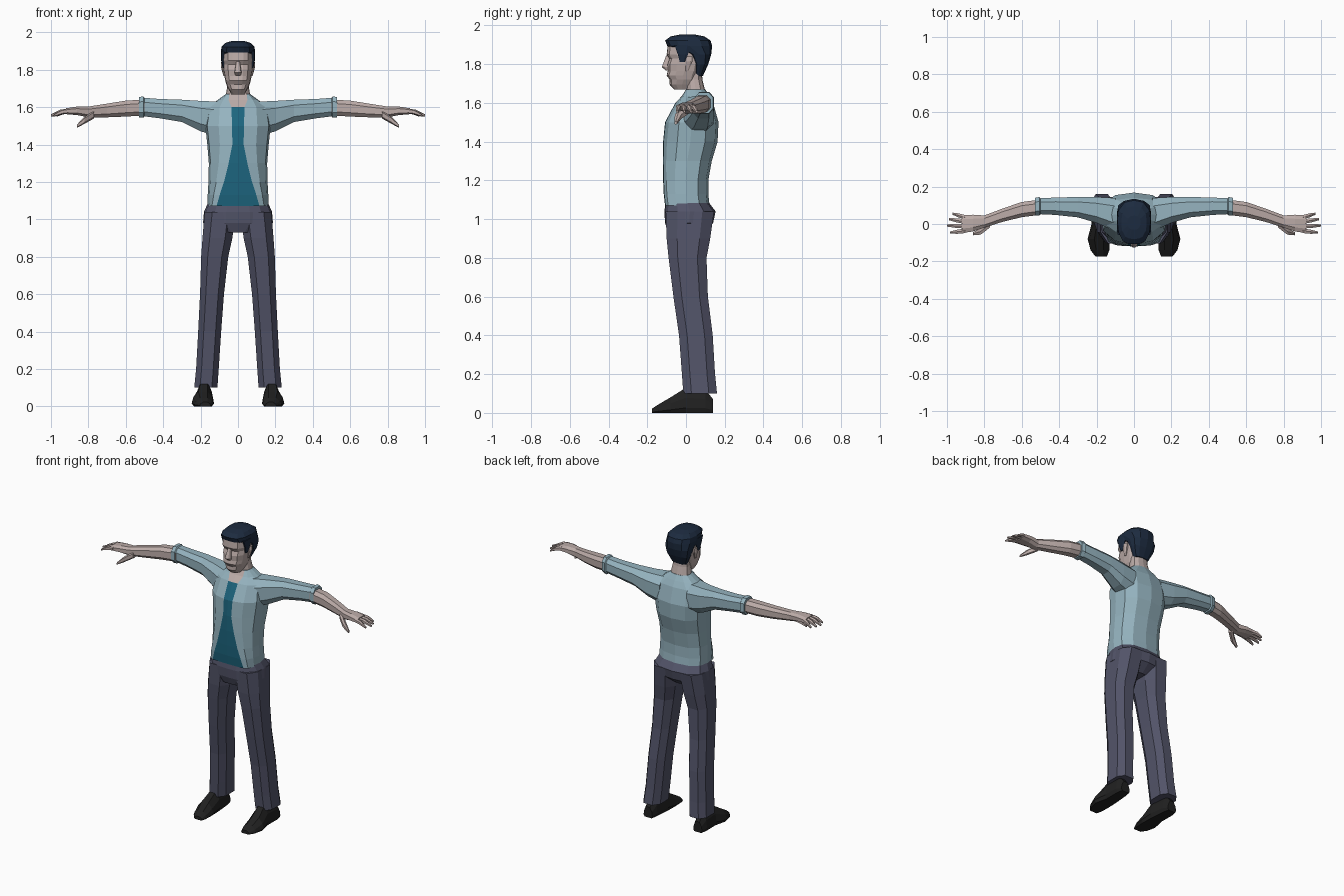
import bpy
import bmesh
from math import sin, cos, pi, copysign
from mathutils import Vector

cube = bpy.data.objects.get("Cube")
if cube:
    bpy.data.objects.remove(cube, do_unlink=True)


def material(name, colour):
    mat = bpy.data.materials.new(name)
    mat.use_nodes = True
    rgba = (*colour, 1)
    mat.diffuse_color = rgba
    mat.node_tree.nodes["Principled BSDF"].inputs["Base Color"].default_value = rgba
    return mat


SKIN = material("skin", (.50, .41, .39))
SHIRT = material("pale_blue_shirt", (.30, .45, .52))
TEAL = material("teal_undershirt", (.012, .13, .21))
TROUSERS = material("slate_trousers", (.085, .088, .14))
HAIR = material("dark_navy_hair", (.012, .024, .05))
LEATHER = material("black_leather", (.015, .015, .015))


def loft(name, rings, mats, rule=None, mirror=False):
    """Skin a closed tube over the rings; rule(face centre, column) picks a material."""
    sides = (("left_", 1), ("right_", -1)) if mirror else (("", 1),)
    for prefix, sign in sides:
        bm = bmesh.new()
        loops = [[bm.verts.new((p[0] * sign, p[1], p[2])) for p in ring] for ring in rings]
        count = len(loops[0])
        for low, high in zip(loops, loops[1:]):
            for i in range(count):
                j = (i + 1) % count
                face = bm.faces.new((low[i], low[j], high[j], high[i]))
                if rule:
                    face.material_index = rule(face.calc_center_median(), i)
        bm.faces.new(loops[0])
        bm.faces.new(loops[-1])
        bmesh.ops.recalc_face_normals(bm, faces=bm.faces)
        mesh = bpy.data.meshes.new(prefix + name)
        bm.to_mesh(mesh)
        bm.free()
        for mat in mats:
            mesh.materials.append(mat)
        obj = bpy.data.objects.new(prefix + name, mesh)
        bpy.context.collection.objects.link(obj)


def body_ring(z, w, front, back, panel=None):
    """Symmetric horizontal section with a flat front panel."""
    p = w * .35 if panel is None else panel
    half = [(p, .01), ((p + w) / 2, .07), (w * .94, .26), (w, .5), (w * .93, .77), (w * .58, .95)]
    right = [(-x, t) for x, t in reversed(half)]
    outline = [(0, 0)] + half + [(0, 1)] + right
    return [Vector((x, front + t * (back - front), z)) for x, t in outline]


def rounded(n=8, power=.75):
    """Unit section between a circle and a square."""
    for i in range(n):
        a = (i + .5) * 2 * pi / n
        yield tuple(copysign(abs(v) ** power, v) for v in (cos(a), sin(a)))


def limb_ring(z, inner, outer, front, back):
    cx, cy = (inner + outer) / 2, (front + back) / 2
    return [Vector((cx + u * (outer - inner) * .53, cy + v * (back - front) * .53, z))
            for u, v in rounded()]


def arm_ring(x, y, z, ry, rz, n=8):
    return [Vector((x, y + u * ry * 1.05, z + v * rz * 1.05)) for u, v in rounded(n)]


def shoe_ring(y, x, w, h):
    outline = [(-.8, 0), (.8, 0), (1, .2), (.85, .6), (.4, 1), (-.4, 1), (-.85, .6), (-1, .2)]
    return [Vector((x + u * w, y, v * h)) for u, v in outline]


# Torso: open shirt with the undershirt and bare throat in the front columns
def shirt_rule(centre, column):
    if column not in (0, 13):
        return 0
    return 1 if centre.z < 1.6 else 2


torso = [
    (1.07, .164, -.108, .122, .115), (1.13, .162, -.115, .115, .098),
    (1.2, .158, -.118, .115, .075), (1.3, .156, -.12, .133, .05),
    (1.4, .164, -.118, .163, .03), (1.5, .175, -.108, .168, .032),
    (1.6, .16, -.055, .14, .035), (1.637, .11, -.02, .12, .05),
    (1.67, .065, 0, .1, .048)]
loft("shirt", [body_ring(*r) for r in torso], [SHIRT, TEAL, SKIN], shirt_rule)

# Sleeves with rolled cuffs
sleeve = [
    (.1, .05, 1.535, .09, .095), (.2, .075, 1.552, .07, .082),
    (.3, .09, 1.58, .055, .06), (.42, .095, 1.592, .047, .052),
    (.5, .095, 1.6, .043, .05), (.505, .095, 1.6, .05, .057), (.53, .092, 1.6, .048, .055)]
loft("sleeve", [arm_ring(*r) for r in sleeve], [SHIRT], mirror=True)

# Forearms and palms
forearm = [
    (.5, .09, 1.598, .041, .043), (.6, .077, 1.592, .041, .043),
    (.7, .048, 1.582, .036, .037), (.8, .013, 1.574, .033, .029),
    (.86, .005, 1.58, .045, .023), (.92, 0, 1.578, .049, .016)]
loft("forearm", [arm_ring(*r) for r in forearm], [SKIN], mirror=True)

# Fingers, spread from the palm
fingers = {"little": (.035, .97, .055), "ring": (.012, .99, .026),
           "middle": (-.012, 1, -.008), "index": (-.036, .985, -.046)}
for label, (root, tip_x, tip_y) in fingers.items():
    start, end = Vector((.9, root, 1.58)), Vector((tip_x, tip_y, 1.555))
    knuckle = start.lerp(end, .5) + Vector((0, 0, .006))
    rings = [arm_ring(*p, r, r, 6) for p, r in ((start, .013), (knuckle, .012), (end, .006))]
    loft(label + "_finger", rings, [SKIN], mirror=True)
thumb = [(.77, 0, 1.56, .02, .02), (.82, -.04, 1.53, .018, .018), (.862, -.053, 1.497, .008, .008)]
loft("thumb", [arm_ring(*r, 6) for r in thumb], [SKIN], mirror=True)

# Trousers: seat and legs
seat = [(1.09, .16, -.104, .115), (1.04, .182, -.112, .153),
        (.98, .187, -.108, .14), (.93, .1, -.09, .08)]
loft("trouser_seat", [body_ring(*r) for r in seat], [TROUSERS])
leg = [
    (1.04, .012, .178, -.105, .145), (.9, .03, .19, -.1, .125), (.8, .052, .197, -.09, .106),
    (.6, .075, .203, -.065, .113), (.4, .09, .213, -.036, .138),
    (.2, .103, .224, -.021, .15), (.1, .11, .234, -.014, .16)]
loft("trouser_leg", [limb_ring(*r) for r in leg], [TROUSERS], mirror=True)

# Shoes
shoe = [
    (.14, .185, .033, .07), (.1, .185, .042, .12), (0, .18, .047, .13), (-.08, .188, .06, .08),
    (-.14, .182, .05, .045), (-.175, .175, .03, .022)]
loft("shoe", [shoe_ring(*r) for r in shoe], [LEATHER], mirror=True)

# Neck and head
neck = [(1.6, .055, -.025, .08), (1.66, .066, .002, .1), (1.72, .056, 0, .085), (1.78, .055, 0, .08)]
loft("neck", [body_ring(*r) for r in neck], [SKIN])
head = [
    (1.668, .034, -.06, .02), (1.695, .05, -.085, .045), (1.72, .062, -.084, .06),
    (1.742, .068, -.1, .07), (1.765, .073, -.094, .08), (1.8, .078, -.096, .09),
    (1.828, .079, -.086, .1), (1.85, .081, -.1, .1), (1.9, .08, -.094, .1), (1.93, .06, -.07, .08)]
loft("head", [body_ring(*r) for r in head], [SKIN])
nose = [(1.768, .014, -.105, -.07), (1.785, .019, -.125, -.07), (1.845, .009, -.102, -.07)]
loft("nose", [body_ring(*r) for r in nose], [SKIN])
ear = [(1.765, .066, .078, -.002, .012), (1.815, .07, .091, -.004, .034), (1.84, .07, .09, .004, .034)]
loft("ear", [limb_ring(*r) for r in ear], [SKIN], mirror=True)

# Hair: cap tapering down the nape, with sideburns
hair = [
    (1.74, .052, .04, .088), (1.8, .08, .035, .115), (1.85, .09, .005, .13),
    (1.893, .092, -.096, .135), (1.922, .088, -.108, .127),
    (1.943, .068, -.08, .095), (1.953, .035, -.03, .045)]
loft("hair", [body_ring(*r) for r in hair], [HAIR])
sideburn = [(1.81, .07, .083, -.032, -.006), (1.85, .07, .09, -.042, .01), (1.9, .07, .091, -.06, .03)]
loft("sideburn", [limb_ring(*r) for r in sideburn], [HAIR], mirror=True)
